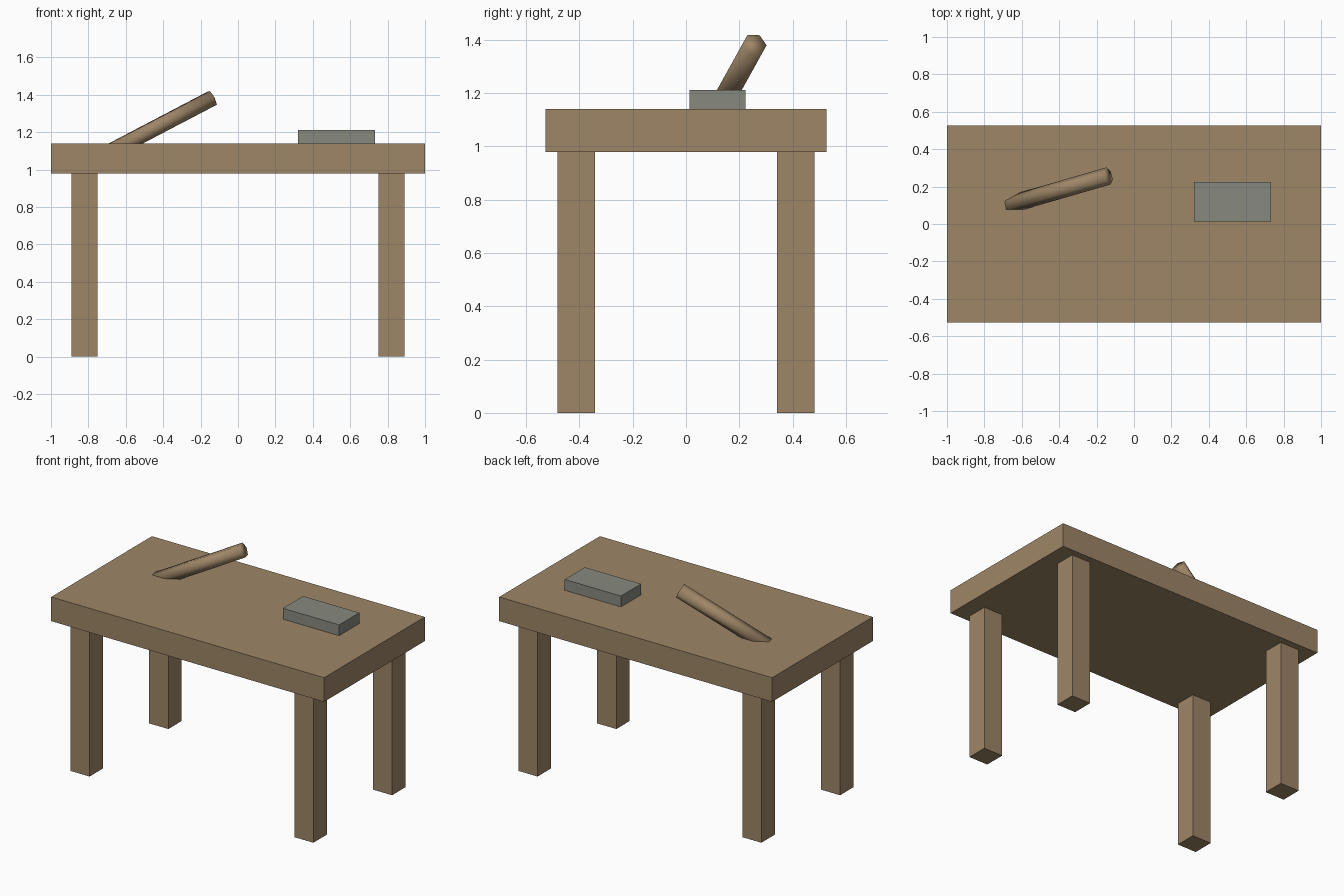
import bpy, bmesh
from mathutils import Matrix, Vector

if "Cube" in bpy.data.objects:
    bpy.data.objects.remove(bpy.data.objects["Cube"])


def material(name, rgb):
    m = bpy.data.materials.new(name)
    m.diffuse_color = (*rgb, 1)
    m.use_nodes = True
    m.node_tree.nodes["Principled BSDF"].inputs["Base Color"].default_value = m.diffuse_color
    return m


WOOD = material("brown wood", (0.34, 0.236, 0.135))
STONE = material("grey stone", (0.245, 0.255, 0.215))


def add(name, bm, mat, smooth=False):
    me = bpy.data.meshes.new(name)
    for f in bm.faces:
        f.smooth = smooth
    bm.to_mesh(me)
    bm.free()
    me.materials.append(mat)
    ob = bpy.data.objects.new(name, me)
    bpy.context.collection.objects.link(ob)
    return ob


def box(name, lo, hi, mat):
    lo, hi = Vector(lo), Vector(hi)
    bm = bmesh.new()
    bmesh.ops.create_cube(bm, size=1, matrix=Matrix.Translation((lo + hi) / 2)
                          @ Matrix.Diagonal((*(hi - lo), 1)))
    return add(name, bm, mat)


# Table top
box("table_top", (-1, -0.527, 0.98), (1, 0.527, 1.14), WOOD)

# Four square legs
for sx, side in ((-1, "left"), (1, "right")):
    for sy, end in ((-1, "front"), (1, "back")):
        x, y, h = sx * 0.82, sy * 0.412, 0.07
        box(f"{end}_{side}_leg", (x - h, y - h, 0), (x + h, y + h, 0.98), WOOD)

# Grey block lying on the table
box("block", (0.32, 0.013, 1.14), (0.732, 0.224, 1.212), STONE)

# Tilted six-sided handle whose lower end sinks into the table top
top = Vector((-0.137, 0.257, 1.382))
axis = Vector((0.858, 0.249, 0.449)).normalized()
length = 0.64
v = (Vector((1, 0, 0)) - axis.x * axis).normalized()
rot = Matrix((v.cross(axis), v, axis)).transposed().to_4x4()
bm = bmesh.new()
bmesh.ops.create_cone(bm, cap_ends=True, segments=6, radius1=0.047, radius2=0.047,
                      depth=length,
                      matrix=Matrix.Translation(top - axis * length / 2) @ rot)
add("handle", bm, WOOD, smooth=True)
